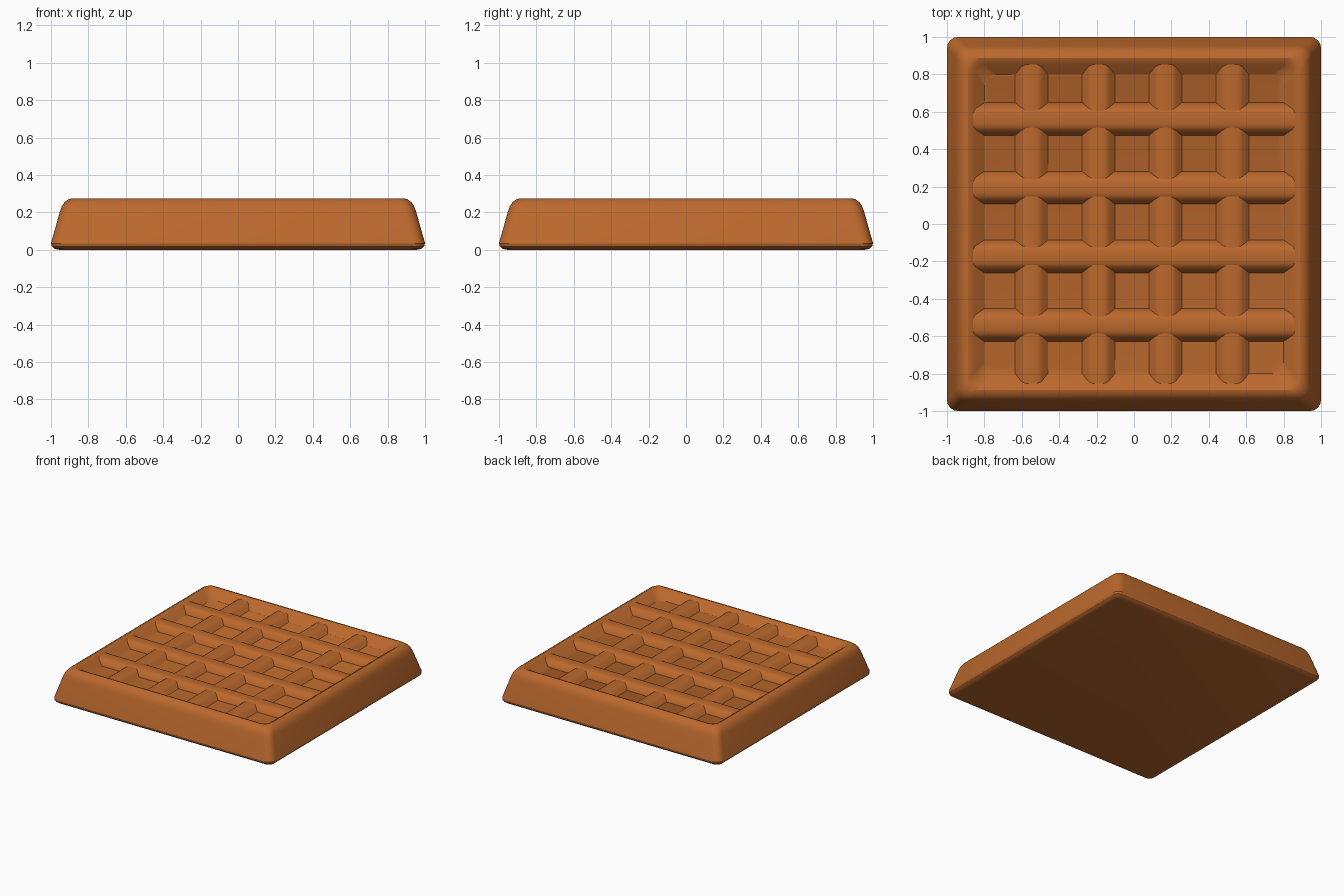
import bpy, bmesh, math

if "Cube" in bpy.data.objects:
    bpy.data.objects.remove(bpy.data.objects["Cube"])

mat = bpy.data.materials.new("baked_brown")
mat.diffuse_color = (0.50, 0.14, 0.026, 1)
mat.use_nodes = True
mat.node_tree.nodes["Principled BSDF"].inputs["Base Color"].default_value = mat.diffuse_color
FLOOR = 0.213


def finish(name, bm, angle):
    bmesh.ops.recalc_face_normals(bm, faces=bm.faces)
    me = bpy.data.meshes.new(name)
    bm.to_mesh(me)
    bm.free()
    me.materials.append(mat)
    ob = bpy.data.objects.new(name, me)
    bpy.context.collection.objects.link(ob)
    bpy.ops.object.select_all(action='DESELECT')
    ob.select_set(True)
    bpy.context.view_layer.objects.active = ob
    bpy.ops.object.shade_smooth_by_angle(angle=math.radians(angle))
    return ob


def rounded_square(bm, half, z, radius, seg=4):
    ring = []
    for q, (sx, sy) in enumerate(((1, 1), (-1, 1), (-1, -1), (1, -1))):
        for i in range(seg + 1):
            a = math.pi / 2 * (q + i / seg)
            ring.append(bm.verts.new((sx * (half - radius) + radius * math.cos(a),
                                      sy * (half - radius) + radius * math.sin(a), z)))
    return ring


# Tapered body with a rounded rim and sunken floor: half width, height, corner radius
profile = [(0.955, 0, 0.03), (0.98, 0.005, 0.045), (0.995, 0.018, 0.055),
           (1.0, 0.035, 0.06), (0.952, 0.205, 0.06), (0.942, 0.232, 0.06),
           (0.927, 0.255, 0.06), (0.907, 0.27, 0.06), (0.888, 0.275, 0.06),
           (0.872, 0.269, 0.06), (0.855, 0.257, 0.06), (0.80, FLOOR, 0.06)]
bm = bmesh.new()
rings = [rounded_square(bm, *p) for p in profile]
for a, b in zip(rings, rings[1:]):
    for i in range(len(a)):
        j = (i + 1) % len(a)
        bm.faces.new((a[i], a[j], b[j], b[i]))
bm.faces.new(rings[0])
bm.faces.new(rings[-1])
finish("waffle_body", bm, 30)


# Rounded ridges crossing the recess
def ridge(name, pos, along_x, top):
    half = [(0.088, FLOOR - 0.02), (0.088, FLOOR), (0.056, top - 0.012),
            (0.044, top - 0.005), (0.028, top - 0.001)]
    section = [(-w, z) for w, z in half] + [(0, top)] + [(w, z) for w, z in reversed(half)]
    bm = bmesh.new()
    ends = []
    for e in (-0.872, 0.872):
        ends.append([bm.verts.new((e, pos + w, z) if along_x else (pos + w, e, z))
                     for w, z in section])
    a, b = ends
    for i in range(len(a)):
        j = (i + 1) % len(a)
        bm.faces.new((a[i], a[j], b[j], b[i]))
    bm.faces.new(a)
    bm.faces.new(b)
    finish(name, bm, 45)


for i in range(4):
    ridge(f"cross_ridge_{i + 1}", -0.54 + 0.367 * i, True, 0.262)
    ridge(f"long_ridge_{i + 1}", -0.548 + 0.358 * i, False, 0.256)
